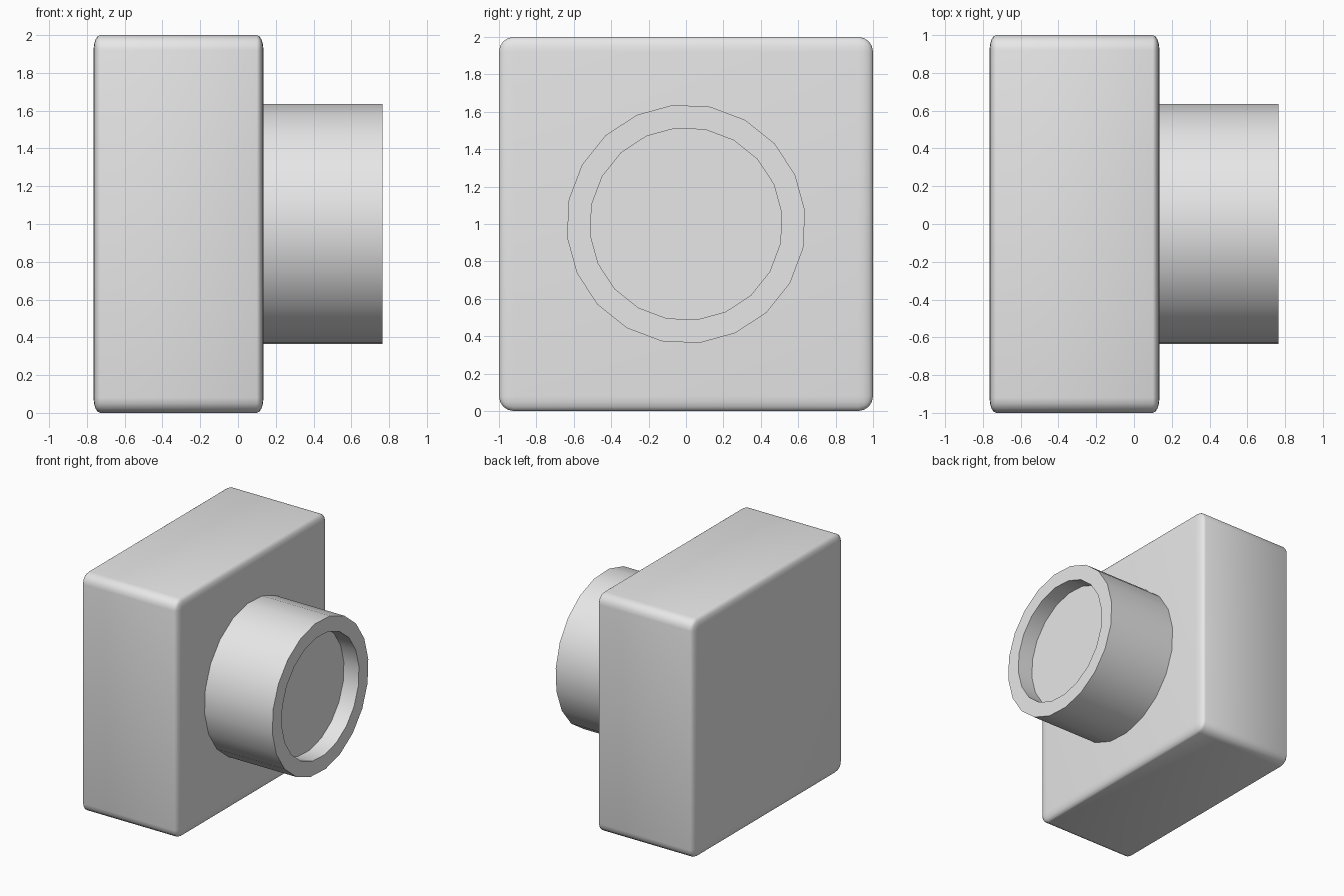
import bpy, bmesh, math
from mathutils import Matrix

default = bpy.data.objects.get("Cube")
if default:
    bpy.data.objects.remove(default, do_unlink=True)

grey = bpy.data.materials.new("plain grey")
grey.use_nodes = True
grey.diffuse_color = (0.8, 0.8, 0.8, 1)
grey.node_tree.nodes["Principled BSDF"].inputs["Base Color"].default_value = (0.8, 0.8, 0.8, 1)


def add_object(name, bm):
    bmesh.ops.recalc_face_normals(bm, faces=bm.faces)
    mesh = bpy.data.meshes.new(name)
    bm.to_mesh(mesh)
    bm.free()
    mesh.materials.append(grey)
    obj = bpy.data.objects.new(name, mesh)
    bpy.context.collection.objects.link(obj)
    bpy.ops.object.select_all(action="DESELECT")
    obj.select_set(True)
    bpy.context.view_layer.objects.active = obj
    bpy.ops.object.shade_smooth_by_angle(angle=math.radians(35))
    return obj


# Square block: rounded cube, flattened along x so the rounding flattens too
bm = bmesh.new()
bmesh.ops.create_cube(bm, size=2)
bmesh.ops.bevel(bm, geom=bm.edges[:], offset=0.08, segments=4,
                profile=0.5, affect="EDGES")
bmesh.ops.scale(bm, vec=(0.45, 1, 1), verts=bm.verts)
bmesh.ops.translate(bm, vec=(-0.315, 0, 1), verts=bm.verts)
add_object("block", bm)

# Round knob with a recessed end: rings of (x, radius) joined in order
SIDES = 20
TURN = math.radians(6.3)
PROFILE = [(0.12, 0.64), (0.765, 0.64), (0.765, 0.515), (0.625, 0.515)]
bm = bmesh.new()
rings = []
for x, radius in PROFILE:
    angles = [TURN + math.tau * i / SIDES for i in range(SIDES)]
    rings.append([bm.verts.new((x, radius * math.cos(a), 1 + radius * math.sin(a)))
                  for a in angles])
for a, b in zip(rings, rings[1:]):
    for i in range(SIDES):
        j = (i + 1) % SIDES
        bm.faces.new((a[i], a[j], b[j], b[i]))
bm.faces.new(rings[0])
bm.faces.new(rings[-1])
add_object("knob", bm)
